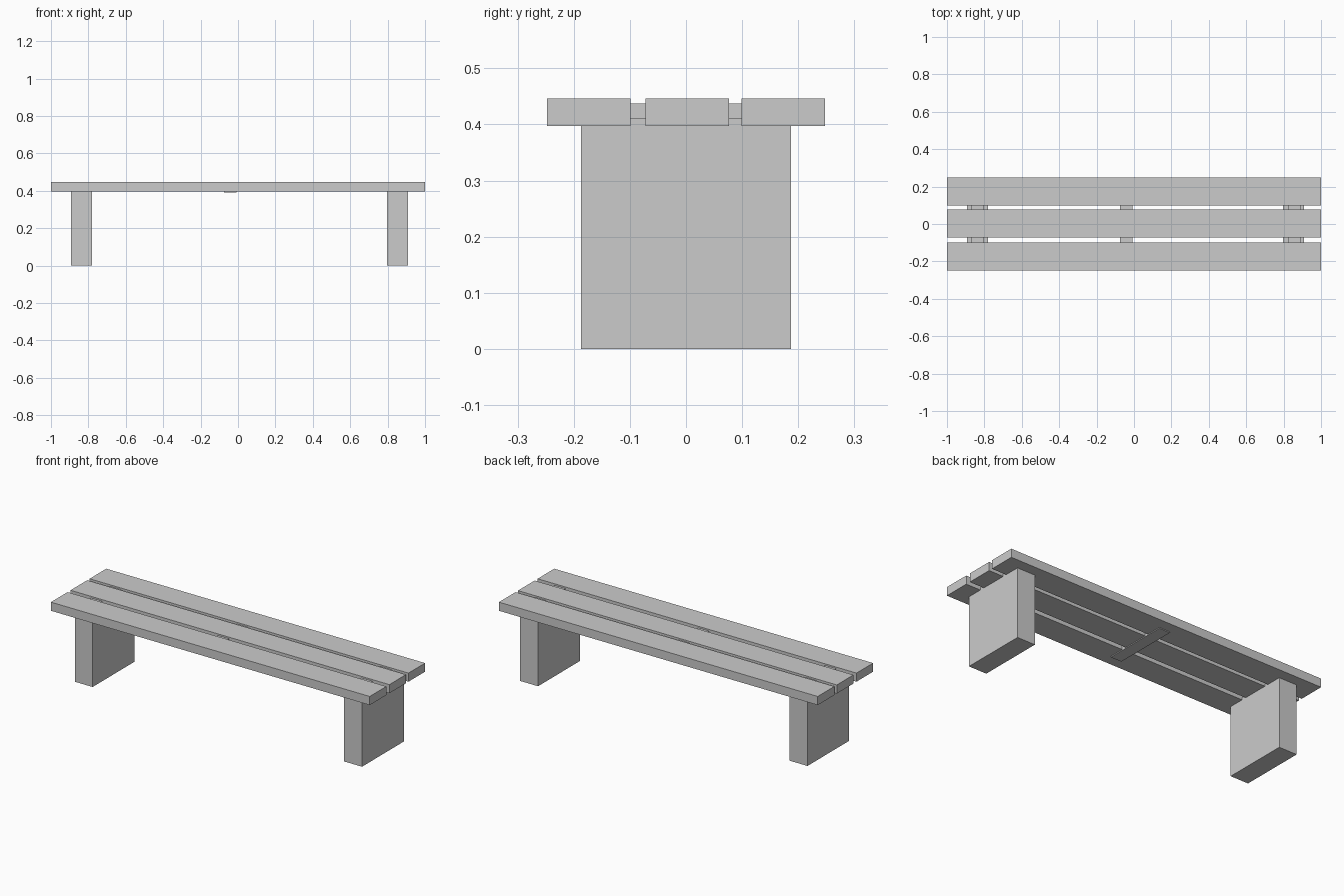
import bpy

if "Cube" in bpy.data.objects:
    bpy.data.objects.remove(bpy.data.objects["Cube"])


def box(name, x, y, z):
    """Axis-aligned box from (min, max) ranges."""
    bpy.ops.mesh.primitive_cube_add(size=1, location=[(a + b) / 2 for a, b in (x, y, z)])
    ob = bpy.context.object
    ob.name = name
    ob.scale = [b - a for a, b in (x, y, z)]
    bpy.ops.object.transform_apply(location=False, rotation=False, scale=True)
    return ob


DEPTH = (-0.187, 0.187)

# Seat planks
for name, y0 in (("front", -0.248), ("middle", -0.072), ("back", 0.099)):
    box(name + "_seat_plank", (-1, 1), (y0, y0 + 0.149), (0.397, 0.446))

# Slab legs, slightly let into the planks
for name, x0 in (("left", -0.893), ("right", 0.797)):
    box(name + "_leg", (x0, x0 + 0.112), DEPTH, (0, 0.411))

# Cross battens tying the planks together
for name, x in (("left", -0.837), ("centre", -0.041), ("right", 0.86)):
    box(name + "_batten", (x - 0.034, x + 0.034), DEPTH, (0.392, 0.437))
